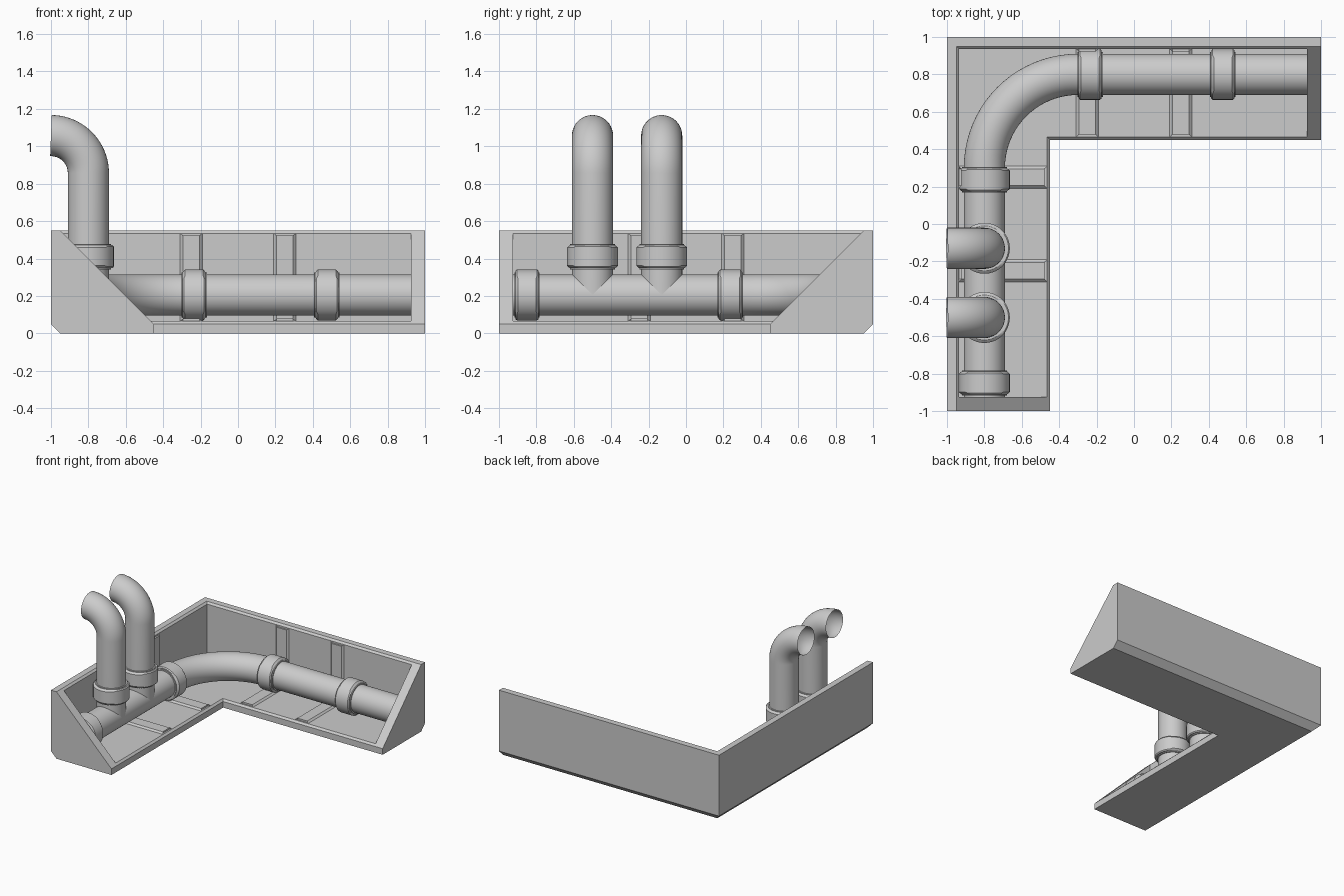
import bpy, bmesh, math
from mathutils import Vector

if "Cube" in bpy.data.objects:
    bpy.data.objects.remove(bpy.data.objects["Cube"])


def finish(name, rings, closed=False, caps=True, smooth=False):
    """Skin a list of equal-length closed rings into one object."""
    bm = bmesh.new()
    vs = [[bm.verts.new(p) for p in ring] for ring in rings]
    n = len(vs[0])
    pairs = list(zip(vs, vs[1:])) + ([(vs[-1], vs[0])] if closed else [])
    for a, b in pairs:
        for i in range(n):
            j = (i + 1) % n
            bm.faces.new((a[i], a[j], b[j], b[i]))
    if caps and not closed:
        bm.faces.new(vs[0])
        bm.faces.new(vs[-1])
    bmesh.ops.recalc_face_normals(bm, faces=bm.faces)
    mesh = bpy.data.meshes.new(name)
    bm.to_mesh(mesh)
    bm.free()
    ob = bpy.data.objects.new(name, mesh)
    bpy.context.collection.objects.link(ob)
    if smooth:
        bpy.ops.object.select_all(action='DESELECT')
        ob.select_set(True)
        bpy.context.view_layer.objects.active = ob
        bpy.ops.object.shade_smooth_by_angle(angle=math.radians(35))
    return ob


# Trough sections: profile points are (distance from outer wall, height)
def side(prof, y):
    return [(-1 + d, y, z) for d, z in prof]


def back(prof, x):
    return [(x, 1 - d, z) for d, z in prof]


# L-shaped trough shell, mitred at the corner
END = 0.925
shell = [(0, .05), (.05, 0), (.55, 0), (.55, .05), (.535, .065),
         (.065, .065), (.065, .535), (.05, .55), (0, .55)]
finish("trough_shell", [side(shell, -END),
                        [(-1 + d, 1 - d, z) for d, z in shell],
                        back(shell, END)])

# Sloped end plates
plate = [(0, .05), (.05, 0), (.55, 0), (.55, .05), (.05, .55), (0, .55)]
finish("side_end_plate", [side(plate, -1), side(plate, -END)])
finish("back_end_plate", [back(plate, END), back(plate, 1)])


# Shallow ribs across the floor and up the wall
def rib_profile(t):
    e = .60 - t
    return [(.03, .03), (e, .03), (e, t), (t, t), (t, e), (.03, e)]


for leg, section in (("side", side), ("back", back)):
    for s in (-.25, .25):
        finish(leg + "_rib", [section(rib_profile(t), s + o) for o, t in
               ((-.06, .064), (-.045, .078), (.045, .078), (.06, .064))])


# Round pipes following a path lying in a plane
def pipe(name, path, normal, r=.11, n=40):
    pts = [Vector(p) for p in path]
    normal = Vector(normal)
    rings = []
    for i, p in enumerate(pts):
        t = (pts[min(i + 1, len(pts) - 1)] - pts[max(i - 1, 0)]).normalized()
        u = t.cross(normal)
        rings.append([p + r * (u * math.cos(a) + normal * math.sin(a))
                      for a in (2 * math.pi * k / n for k in range(n))])
    return finish(name, rings, caps=False, smooth=True)


# Collars: ring profile with alternating wide and narrow quarters
def collar(name, centre, axis, n=48):
    c, w = Vector(centre), Vector(axis)
    u = w.orthogonal().normalized()
    v = w.cross(u)
    prof = [(.105, -.068), (.120, -.068), (.120, -.062), (.129, -.062),
            (.136, -.054), (.136, .054), (.129, .062), (.120, .062),
            (.120, .068), (.105, .068)]
    rings = []
    for k in range(n):
        a = 2 * math.pi * (k + .5) / n
        wide = 1 if int(4 * k / n) % 2 else .9
        rad = u * math.cos(a) + v * math.sin(a)
        rings.append([c + rad * r + w * (h * wide if r > .12 else h)
                      for r, h in prof])
    return finish(name, rings, closed=True, smooth=True)


Z = .205
arc = [math.radians(90 * i / 20) for i in range(21)]

# Main pipe along both legs with a quarter bend
main = [(-.8, -.95, Z)]
main += [(-.3 - .5 * math.cos(a), .3 + .5 * math.sin(a), Z) for a in arc]
main += [(.95, .8, Z)]
pipe("main_pipe", main, (0, 0, 1))
for y in (-.85, .237):
    collar("side_collar", (-.8, y, Z), (0, 1, 0))
for x in (-.235, .475):
    collar("back_collar", (x, .8, Z), (1, 0, 0))

# Two risers bending outwards over the wall, open at the end
for y in (-.13, -.5):
    riser = [(-.8, y, Z)]
    riser += [(-1 + .2 * math.cos(a), y, .857 + .2 * math.sin(a)) for a in arc]
    pipe("riser_pipe", riser, (0, 1, 0))
    collar("riser_collar", (-.8, y, .41), (0, 0, 1))
